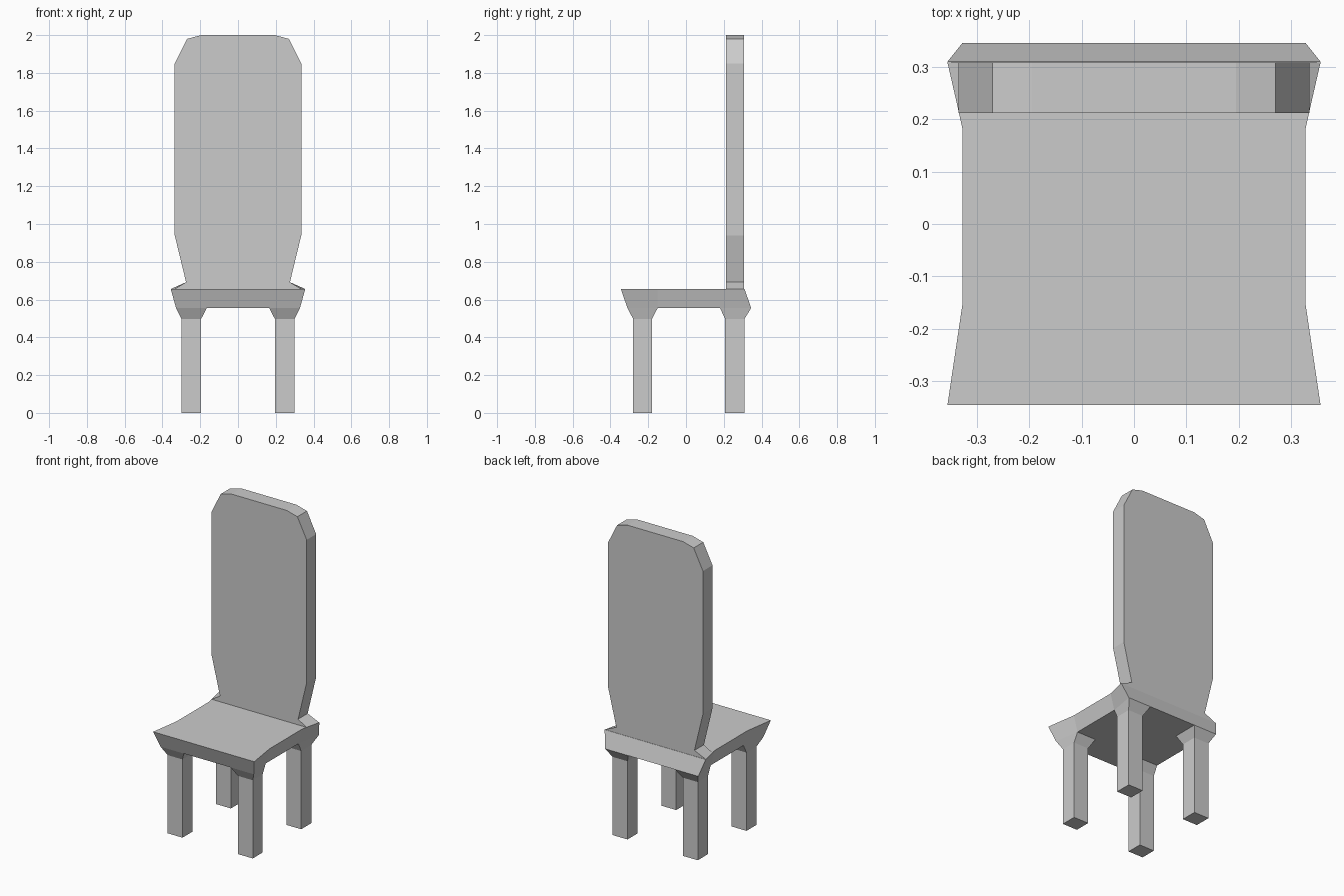
import bpy, bmesh

if "Cube" in bpy.data.objects:
    bpy.data.objects.remove(bpy.data.objects["Cube"])


def loft(name, loops, caps=(True, True)):
    """Skin a series of matching point loops into a flat-shaded object."""
    bm = bmesh.new()
    rings = [[bm.verts.new(p) for p in loop] for loop in loops]
    n = len(rings[0])
    for a, b in zip(rings, rings[1:]):
        for i in range(n):
            j = (i + 1) % n
            bm.faces.new((a[i], a[j], b[j], b[i]))
    for ring, cap in zip((rings[0], rings[-1]), caps):
        if cap:
            bm.faces.new(ring)
    bmesh.ops.recalc_face_normals(bm, faces=bm.faces)
    mesh = bpy.data.meshes.new(name)
    bm.to_mesh(mesh)
    bm.free()
    obj = bpy.data.objects.new(name, mesh)
    bpy.context.collection.objects.link(obj)
    return obj


def symmetric(half):
    """Complete a right-hand outline with its mirror image."""
    return half + [(-x, v) for x, v in reversed(half)]


# Seat: waisted sides, tapering downwards, back edge sloping outwards
seat_bottom = symmetric([(.328, -.31), (.30, -.15), (.30, .18), (.328, .345)])
seat_top = symmetric([(.356, -.345), (.327, -.15), (.327, .18), (.356, .31)])
loft("seat", [[(x, y, .555) for x, y in seat_bottom],
              [(x, y, .656) for x, y in seat_top]])

# Backrest: tall chamfered panel with a foot flaring to the seat corners
panel = [(.275, .692), (.335, .94), (.335, 1.85), (.27, 1.98), (.195, 2.0)]


def back_outline(y, foot):
    return [(x, y, z) for x, z in symmetric([(foot, .656)] + panel)]


loft("backrest", [back_outline(.212, .334), back_outline(.308, .356)])

# Legs: square posts whose tops flare out to meet the seat
for label, y_out, y_in, top_out, top_in in (
        ("front", -.28, -.18, -.31, -.15),
        ("back", .31, .207, .345, .18)):
    for side, s in (("left", -1), ("right", 1)):
        post = [(.30, y_out), (.30, y_in), (.195, y_in), (.195, y_out)]
        flare = [(.328, top_out), (.30, top_in), (.165, top_in), (.165, top_out)]
        loft(f"{label}_{side}_leg",
             [[(s * x, y, z) for x, y in shape]
              for shape, z in ((post, 0), (post, .498), (flare, .555))],
             caps=(True, False))
